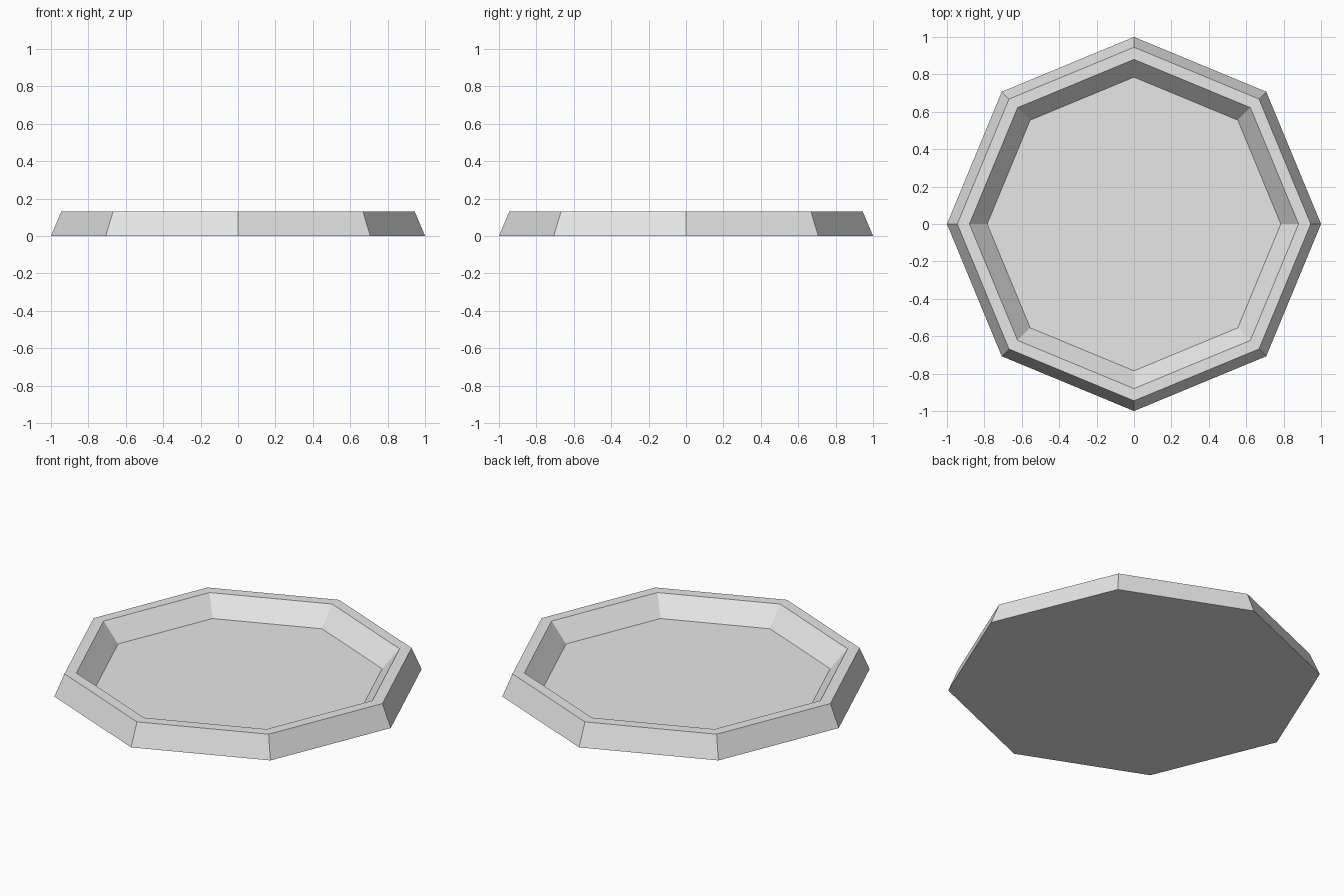
import bpy
import bmesh
from math import cos, sin, pi

cube = bpy.data.objects.get("Cube")
if cube:
    bpy.data.objects.remove(cube, do_unlink=True)

SIDES = 8
HEIGHT = 0.13
FLOOR = 0.02

# Pale grey material
grey = bpy.data.materials.new("pale_grey")
grey.use_nodes = True
colour = (0.8, 0.8, 0.8, 1)
grey.diffuse_color = colour
grey.node_tree.nodes["Principled BSDF"].inputs["Base Color"].default_value = colour

# Tray profile (radius, height): base, outer rim, inner rim, recessed floor
profile = [(1.0, 0), (0.945, HEIGHT), (0.88, HEIGHT), (0.785, FLOOR)]

bm = bmesh.new()
rings = [[bm.verts.new((r * cos(2 * pi * i / SIDES), r * sin(2 * pi * i / SIDES), z))
          for i in range(SIDES)] for r, z in profile]

# Sloped walls and flat rim
for low, high in zip(rings, rings[1:]):
    for i in range(SIDES):
        j = (i + 1) % SIDES
        bm.faces.new((low[i], low[j], high[j], high[i]))

# Underside and recessed floor
bm.faces.new(rings[0][::-1])
bm.faces.new(rings[-1])

mesh = bpy.data.meshes.new("octagonal_tray")
bm.to_mesh(mesh)
bm.free()
mesh.materials.append(grey)
tray = bpy.data.objects.new("octagonal_tray", mesh)
bpy.context.collection.objects.link(tray)
